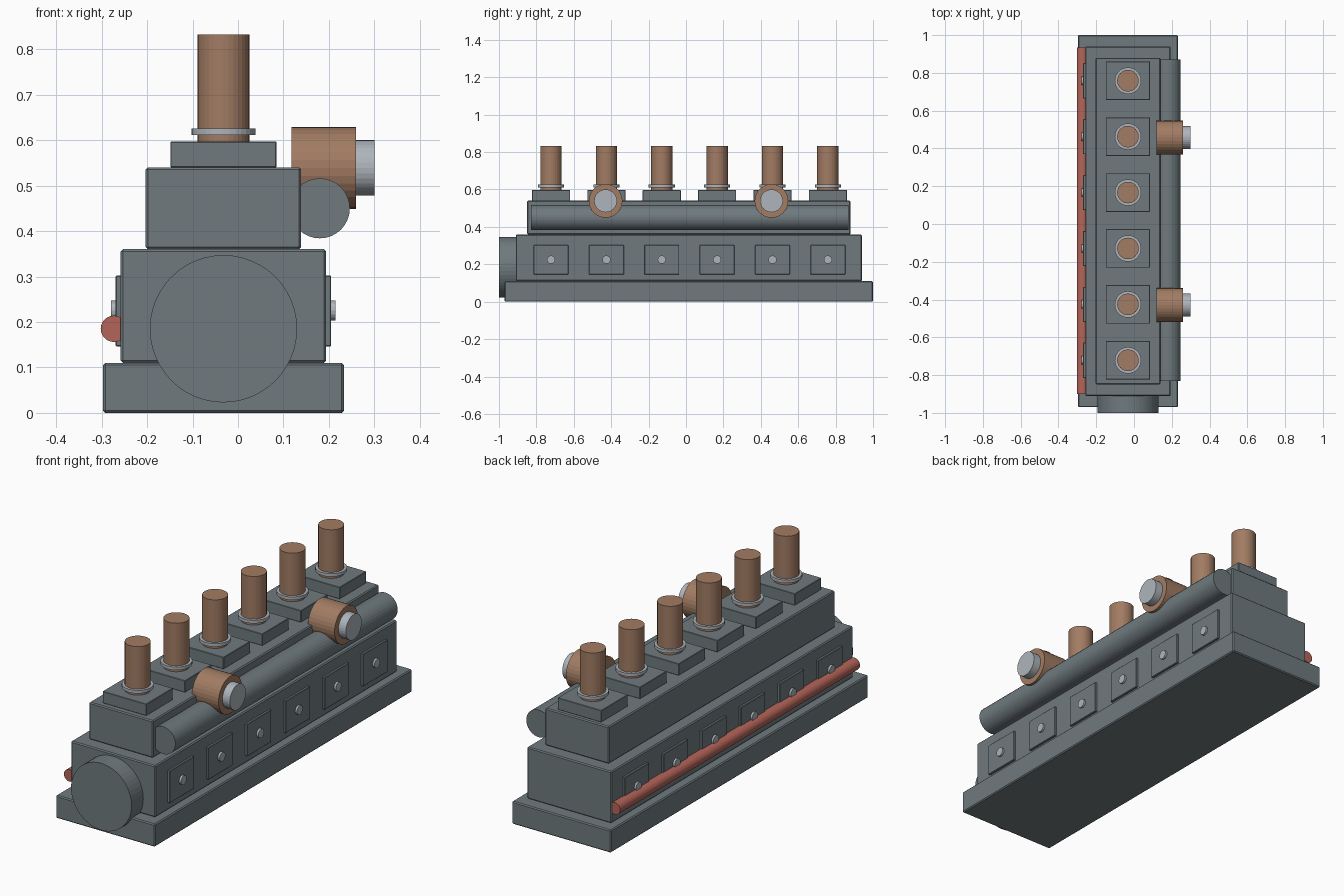
import bpy
from math import pi

cube = bpy.data.objects.get("Cube")
if cube:
    bpy.data.objects.remove(cube, do_unlink=True)


def material(name, rgb):
    m = bpy.data.materials.new(name)
    m.use_nodes = True
    m.diffuse_color = (*rgb, 1)
    m.node_tree.nodes["Principled BSDF"].inputs["Base Color"].default_value = (*rgb, 1)
    return m


STEEL = material("blue grey iron", (0.16, 0.195, 0.21))
COPPER = material("copper", (0.36, 0.2, 0.125))
SILVER = material("light metal", (0.42, 0.46, 0.5))
RED = material("red paint", (0.46, 0.13, 0.1))

CX = -0.032  # centre line of the engine
ROT = {"x": (0, pi / 2, 0), "y": (pi / 2, 0, 0), "z": (0, 0, 0)}


def box(name, xs, ys, zs, mat, bevel=0.005):
    spans = (xs, ys, zs)
    bpy.ops.mesh.primitive_cube_add(size=1, location=[(a + b) / 2 for a, b in spans])
    ob = bpy.context.object
    ob.name = name
    ob.scale = [b - a for a, b in spans]
    bpy.ops.object.transform_apply(location=False, rotation=False, scale=True)
    ob.data.materials.append(mat)
    if bevel:
        mod = ob.modifiers.new("Edge bevel", "BEVEL")
        mod.width = bevel
        mod.segments = 1
    return ob


def rod(name, axis, centre, radius, span, mat, sides=32):
    """Cylinder along an axis; centre holds the other two coordinates in order."""
    loc = list(centre)
    loc.insert("xyz".index(axis), sum(span) / 2)
    bpy.ops.mesh.primitive_cylinder_add(vertices=sides, radius=radius, depth=span[1] - span[0],
                                        location=loc, rotation=ROT[axis])
    ob = bpy.context.object
    ob.name = name
    ob.data.materials.append(mat)
    return ob


def around(centre, half):
    return centre - half, centre + half


# Stepped body
box("base_plate", around(CX, 0.265), (-0.97, 1.0), (0, 0.11), STEEL)
box("engine_block", around(CX, 0.226), (-0.91, 0.94), (0.11, 0.36), STEEL)
box("cylinder_head", around(CX, 0.171), (-0.85, 0.88), (0.36, 0.54), STEEL)

# Front drum
rod("front_drum", "y", (CX, 0.185), 0.162, (-1.0, -0.9), STEEL, 48)

# Six cylinders: cap, collar, stack, and an access cover with bolt on each side
for i in range(6):
    y = 0.0185 + (i - 2.5) * 0.296
    n = i + 1
    box(f"cylinder_cap_{n}", around(CX, 0.117), around(y, 0.102), (0.54, 0.597), STEEL, 0.002)
    rod(f"stack_{n}", "z", (CX, y), 0.057, (0.59, 0.832), COPPER)
    rod(f"stack_collar_{n}", "z", (CX, y), 0.07, (0.611, 0.626), SILVER)
    for side, sign in (("left", 1), ("right", -1)):
        inner, face, tip = (CX + sign * d for d in (0.22, 0.237, 0.247))
        box(f"{side}_cover_{n}", sorted((inner, face)), around(y, 0.093),
            (0.146, 0.302), STEEL, 0.002)
        rod(f"{side}_cover_bolt_{n}", "x", (y, 0.225), 0.022,
            sorted((inner, tip)), SILVER, 16)

# Side manifold with two chargers
rod("manifold", "y", (0.18, 0.45), 0.066, (-0.83, 0.87), STEEL)
for place, y in (("front", -0.43), ("rear", 0.457)):
    rod(f"{place}_charger", "x", (y, 0.539), 0.09, (0.118, 0.26), COPPER)
    rod(f"{place}_charger_outlet", "x", (y, 0.539), 0.061, (0.25, 0.3), SILVER)

# Fuel rail
rod("fuel_rail", "y", (-0.273, 0.185), 0.029, (-0.9, 0.935), RED, 24)
